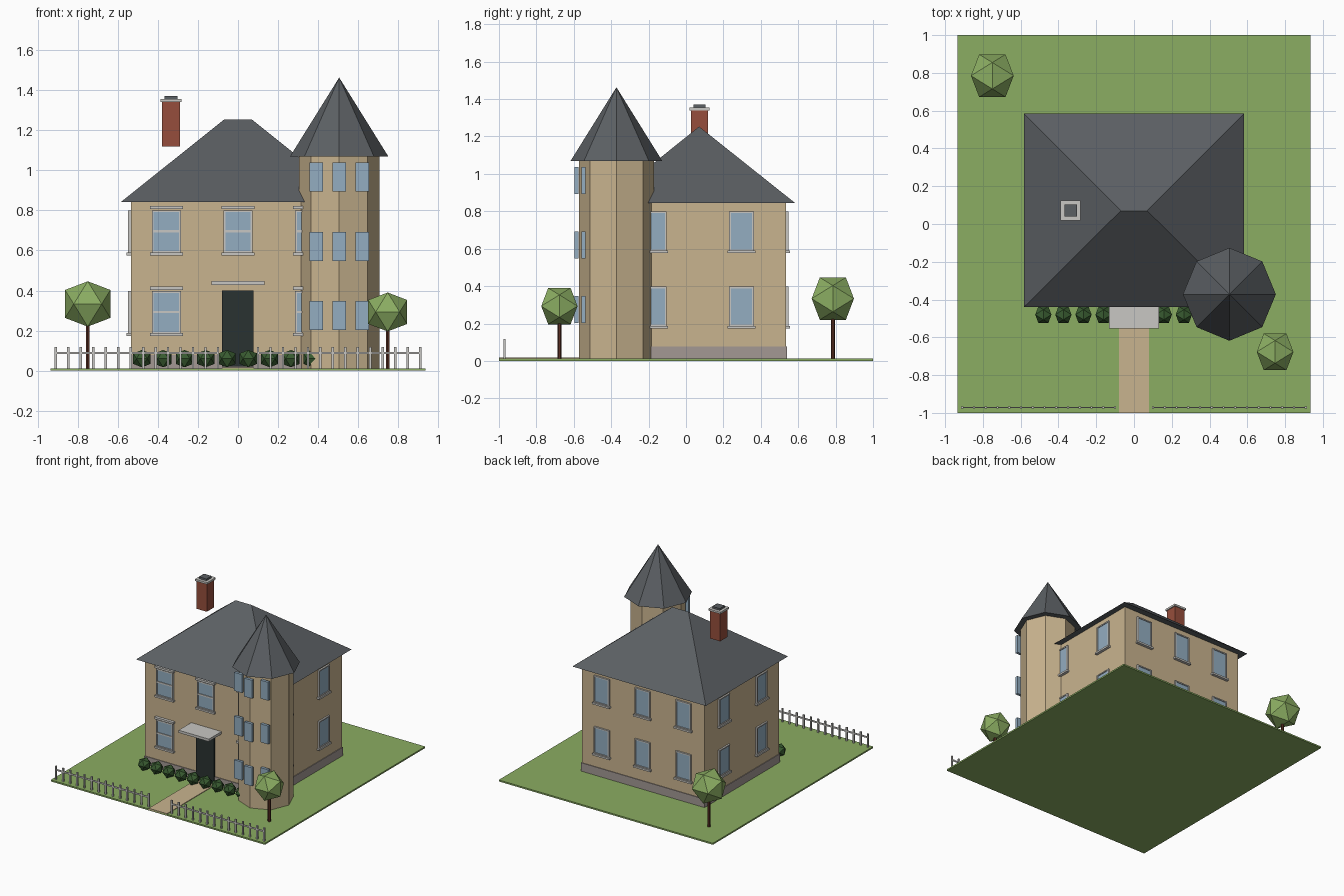
import bpy, bmesh, math
from mathutils import Matrix, Vector

if "Cube" in bpy.data.objects:
    bpy.data.objects.remove(bpy.data.objects["Cube"])


def mat(name, r, g, b):
    m = bpy.data.materials.new(name)
    m.diffuse_color = (r, g, b, 1)
    m.use_nodes = True
    m.node_tree.nodes["Principled BSDF"].inputs["Base Color"].default_value = m.diffuse_color
    return m


WALL = mat("sandstone", .584, .456, .275)
ROOF = mat("slate", .105, .115, .125)
TRIM = mat("pale_trim", .578, .571, .546)
GLASS = mat("window_blue", .292, .418, .533)
DOOR = mat("dark_door", .023, .032, .031)
STONE = mat("foundation_grey", .366, .314, .296)
BRICK = mat("brick_red", .305, .076, .045)
GRASS = mat("leaf_green", .258, .418, .122)
BUSH = mat("hedge_green", .04, .105, .03)
BARK = mat("bark_brown", .107, .03, .018)


def finish(name, bm, *mats):
    bmesh.ops.recalc_face_normals(bm, faces=bm.faces)
    me = bpy.data.meshes.new(name)
    bm.to_mesh(me)
    bm.free()
    ob = bpy.data.objects.new(name, me)
    for m in mats:
        me.materials.append(m)
    bpy.context.collection.objects.link(ob)
    return ob


def add_box(bm, x0, x1, y0, y1, z0, z1, index=0):
    m = Matrix.Translation(((x0 + x1) / 2, (y0 + y1) / 2, (z0 + z1) / 2)) @ \
        Matrix.Diagonal((x1 - x0, y1 - y0, z1 - z0, 1))
    vs = bmesh.ops.create_cube(bm, size=1, matrix=m)["verts"]
    for f in {f for v in vs for f in v.link_faces}:
        f.material_index = index
    return vs


def box(name, m, *dims):
    bm = bmesh.new()
    add_box(bm, *dims)
    return finish(name, bm, m)


def prism(name, m, sides, r0, r1, x, y, z0, z1):
    bm = bmesh.new()
    bmesh.ops.create_cone(bm, cap_ends=True, segments=sides, radius1=r0, radius2=r1,
                          depth=z1 - z0, matrix=Matrix.Translation((x, y, (z0 + z1) / 2)))
    bmesh.ops.remove_doubles(bm, verts=bm.verts, dist=1e-5)
    return finish(name, bm, m)


def icosahedron(bm, centre, half):
    # twelve points of three crossed golden rectangles, wrapped by a hull
    a = half / 1.618
    vs = []
    for s in (-1, 1):
        for t in (-1, 1):
            for p in ((s * a, t * half, 0), (0, s * a, t * half), (s * half, 0, t * a)):
                vs.append(bm.verts.new(Vector(centre) + Vector(p)))
    bmesh.ops.convex_hull(bm, input=vs)


# Ground and path
box("lawn", GRASS, -.935, .935, -1, 1, 0, .012)
box("garden_path", WALL, -.08, .08, -1, -.39, .005, .017)

# House body and foundation
box("house_walls", WALL, -.535, .535, -.395, .535, .01, .845)
box("foundation", STONE, -.54, .54, -.40, .54, .01, .078)

# Hipped roof
bm = bmesh.new()
vs = add_box(bm, -.583, .583, -.44, .585, .843, 1.253)
for v in vs:
    if v.co.z > 1:
        v.co.x = math.copysign(.07, v.co.x)
        v.co.y = .07
bmesh.ops.remove_doubles(bm, verts=bm.verts, dist=1e-4)
finish("hipped_roof", bm, ROOF)

# Chimney
box("chimney_stack", BRICK, -.38, -.29, .026, .117, 1.12, 1.34)
box("chimney_cap", TRIM, -.388, -.282, .018, .125, 1.34, 1.355)
box("chimney_flue", ROOF, -.367, -.303, .04, .103, 1.355, 1.37)

# Corner tower
TX, TY = .505, -.372
prism("tower_walls", WALL, 8, .2, .2, TX, TY, .01, 1.07)
prism("tower_roof", ROOF, 8, .246, 0, TX, TY, 1.068, 1.463)
for z in (.202, .548, .893):
    for dx, y in ((-.115, -.547), (0, -.586), (.115, -.547)):
        box("tower_window", GLASS, TX + dx - .034, TX + dx + .034,
            y - .0105, y + .0105, z, z + .145)


def window(pos, angle, z, w, fancy):
    """Frame, pane and sill facing -y, then turned to its wall."""
    bm = bmesh.new()
    h, top = w / 2, z + .212
    b = .009
    for x0, x1, z0, z1 in ((-h, -h + b, z, top), (h - b, h, z, top),
                           (-h, h, z, z + b), (-h, h, top - b, top)):
        add_box(bm, x0, x1, -.013, .005, z0, z1)
    add_box(bm, -h + b, h - b, -.007, .005, z + b, top - b, 1)
    add_box(bm, -h - .009, h + .009, -.022, .005, z - .012, z + .002)
    if fancy:
        add_box(bm, -h - .01, h + .01, -.022, .005, top + .006, top + .022)
        add_box(bm, -h, h, -.012, .005, z + .102, z + .114)
    ob = finish("window", bm, TRIM, GLASS)
    ob.matrix_world = Matrix.Translation((*pos, 0)) @ Matrix.Rotation(angle, 4, 'Z')


# Windows on all four walls, two storeys
for z in (.185, .588):
    for x in (-.357, 0, .357):
        if x or z > .5:
            window((x, -.395), 0, z, .145, True)
        window((x, .535), math.pi, z, .132, False)
    for y in (-.17, .297):
        window((.535, y), math.pi / 2, z, .132, False)
        window((-.535, y), -math.pi / 2, z, .132, False)

# Entrance
box("front_door", DOOR, -.08, .077, -.408, -.39, .02, .4)
box("door_canopy", TRIM, -.132, .132, -.552, -.39, .428, .448)

# Hedge of small bushes along the front
bm = bmesh.new()
for i in range(9):
    icosahedron(bm, (-.48 + i * .1063, -.48, .06), .043)
finish("hedge", bm, BUSH)

# Trees
for x, y, z, half in ((-.75, .785, .333, .113), (.747, -.677, .293, .097)):
    prism("tree_trunk", BARK, 6, .011, .011, x, y, .01, z - half * .5)
    bm = bmesh.new()
    icosahedron(bm, (x, y, z), half)
    finish("tree_crown", bm, GRASS)

# Picket fence with a gap for the path
for side in (-1, 1):
    bm = bmesh.new()
    for i in range(14):
        x = side * (.10 + i * .0623)
        add_box(bm, x - .006, x + .006, -.977, -.965, .01, .118)
    a, b = sorted((side * .10, side * .91))
    add_box(bm, a, b, -.974, -.968, .082, .094)
    finish("picket_fence", bm, TRIM)
